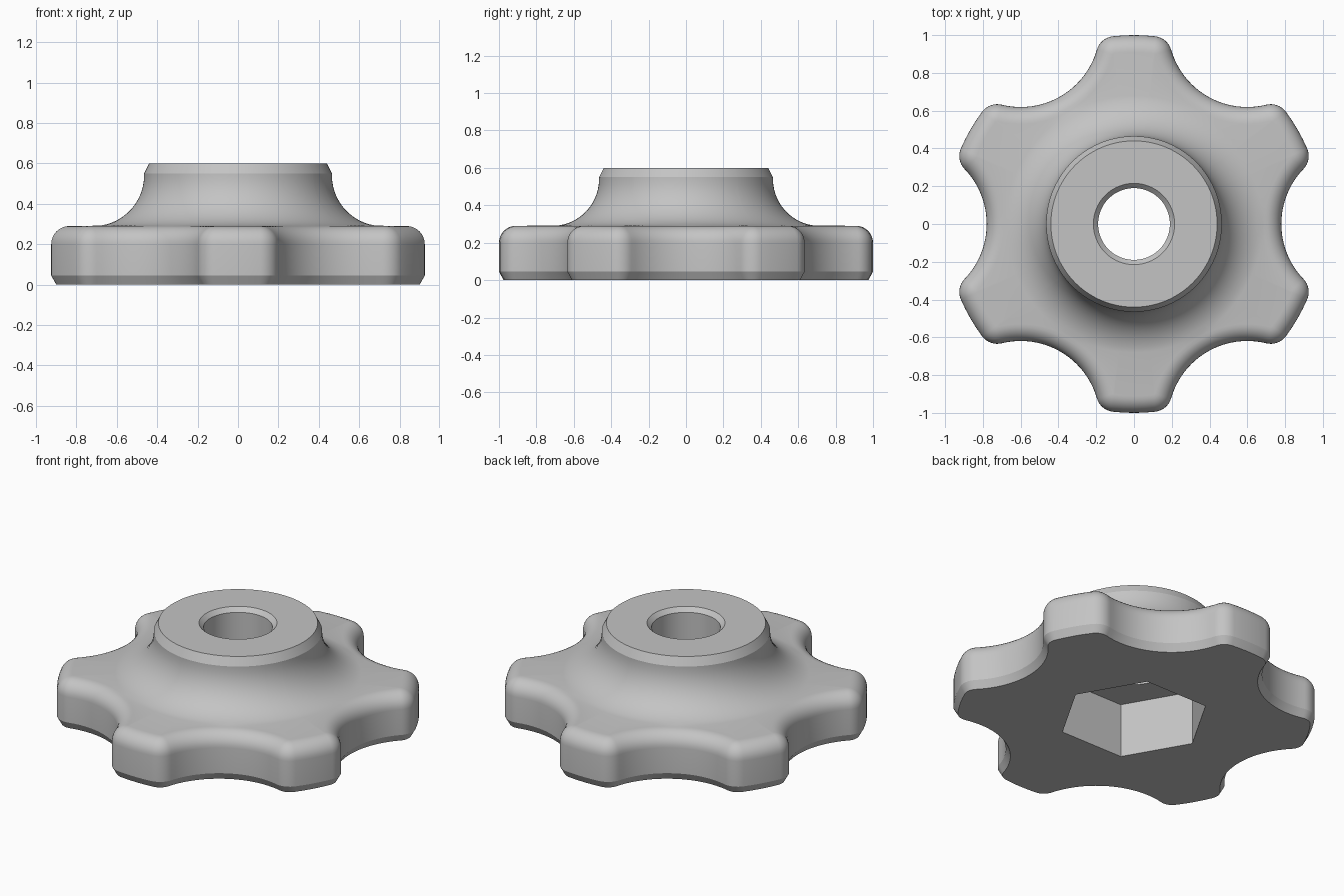
import bpy, bmesh
from math import sin, cos, acos, atan2, hypot, pi, radians

if "Cube" in bpy.data.objects:
    bpy.data.objects.remove(bpy.data.objects["Cube"])

# Six-lobed outline made of tangent arcs
S, SR, FR = 1.2, 0.42, 0.10           # scallop centre, scallop radius, corner fillet
FD = 1.0 - FR                         # fillet centre distance
FT = acos((FD**2 + S**2 - (SR + FR)**2) / (2 * FD * S))
FX, FY = FD * cos(FT), FD * sin(FT)
PHI = atan2(FY, FX - S)               # direction scallop centre -> fillet centre


def outline(d):
    """Polar points (r, angle) of the lobed outline moved inward by d."""
    half = []
    n = 12
    for i in range(n):                # scallop, from its middle outwards
        a = pi + (PHI - pi) * i / n
        half.append((S + (SR + d) * cos(a), (SR + d) * sin(a)))
    n = 8
    for i in range(n + 1):            # rounded lobe corner
        a = (PHI - pi) + (FT - PHI + pi) * i / n
        half.append((FX + (FR - d) * cos(a), FY + (FR - d) * sin(a)))
    half = [(hypot(x, y), atan2(y, x)) for x, y in half]
    for i in (1, 2):                  # lobe end
        half.append((1 - d, FT + (pi / 6 - FT) * i / 2))
    sector = half + [(r, pi / 3 - a) for r, a in half[-2:0:-1]]
    return [(r, a + k * pi / 3) for k in range(6) for r, a in sector]


TOP_FILLET = 0.09
ANGLES = [a for r, a in outline(TOP_FILLET)]


def circle(r):
    return [(r, a) for a in ANGLES]


def hexagon(r):
    return [(r * cos(pi / 6) / cos(a % (pi / 3) - pi / 6), a) for a in ANGLES]


# Rings from the underside, over the outside and back down the bore
rings = [(outline(0.025), 0.0), (outline(0.0), 0.045)]
for i in range(9):                    # rounded upper rim
    t = i / 8 * pi / 2
    rings.append((outline(TOP_FILLET * (1 - cos(t))), 0.20 + TOP_FILLET * sin(t)))
for i in range(13):                   # concave flare up to the hub
    t = radians(262 - 82 * i / 12)
    rings.append((circle(0.715 + 0.25 * cos(t)), 0.54 + 0.25 * sin(t)))
rings += [
    (circle(0.465), 0.55), (circle(0.44), 0.60),      # hub chamfer
    (circle(0.215), 0.60), (circle(0.19), 0.575),     # bore chamfer
    (circle(0.19), 0.33),                             # bore
    (hexagon(0.42), 0.33), (hexagon(0.42), 0.0),      # hexagonal nut pocket
]

bm = bmesh.new()
loops = [[bm.verts.new((r * cos(a), r * sin(a), z)) for r, a in pts] for pts, z in rings]
for j, lo in enumerate(loops):
    up = loops[(j + 1) % len(loops)]
    for i in range(len(lo)):
        k = (i + 1) % len(lo)
        bm.faces.new((lo[i], lo[k], up[k], up[i]))
bmesh.ops.recalc_face_normals(bm, faces=bm.faces)
mesh = bpy.data.meshes.new("lobed_knob")
bm.to_mesh(mesh)
bm.free()

mat = bpy.data.materials.new("plain grey")
mat.diffuse_color = (0.55, 0.55, 0.55, 1)
mat.use_nodes = True
mat.node_tree.nodes["Principled BSDF"].inputs["Base Color"].default_value = mat.diffuse_color
mesh.materials.append(mat)

knob = bpy.data.objects.new("lobed_knob", mesh)
bpy.context.collection.objects.link(knob)
bpy.context.view_layer.objects.active = knob
knob.select_set(True)
bpy.ops.object.shade_smooth_by_angle(angle=radians(24))
